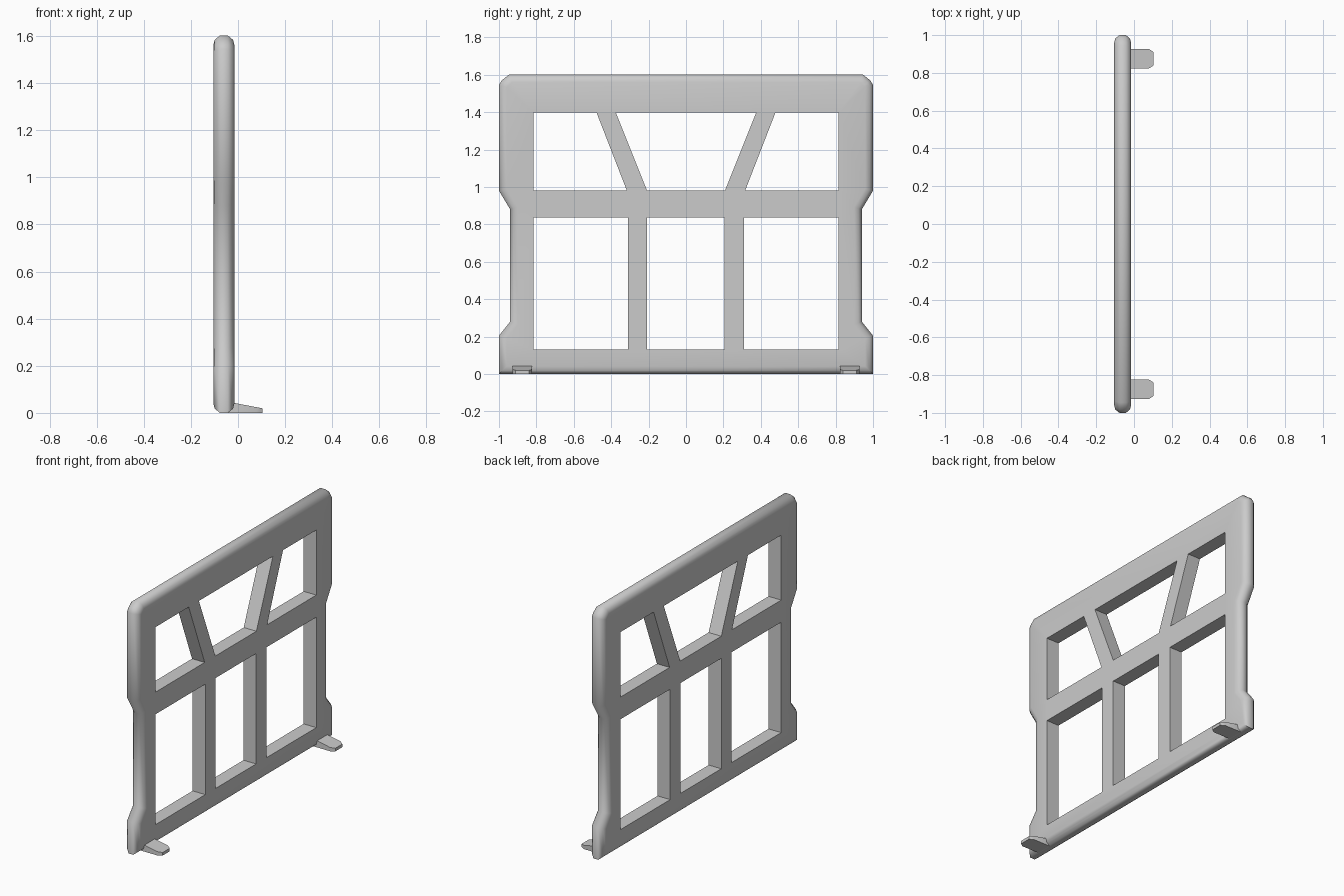
import bpy, bmesh, math
from mathutils import Vector

if "Cube" in bpy.data.objects:
    bpy.data.objects.remove(bpy.data.objects["Cube"])

grey = bpy.data.materials.new("grey")
grey.diffuse_color = (0.6, 0.6, 0.6, 1)
grey.use_nodes = True
grey.node_tree.nodes["Principled BSDF"].inputs["Base Color"].default_value = grey.diffuse_color

X0, X1 = -0.105, -0.015   # panel thickness range


def finish(bm, name, angle):
    bmesh.ops.recalc_face_normals(bm, faces=bm.faces)
    me = bpy.data.meshes.new(name)
    bm.to_mesh(me)
    bm.free()
    ob = bpy.data.objects.new(name, me)
    bpy.context.collection.objects.link(ob)
    me.materials.append(grey)
    bpy.ops.object.select_all(action='DESELECT')
    ob.select_set(True)
    bpy.context.view_layer.objects.active = ob
    bpy.ops.object.shade_smooth_by_angle(angle=math.radians(angle))
    return ob


def inset(pts, d):
    """Move a counter-clockwise polygon inwards by d with mitred corners."""
    out = []
    for i, p in enumerate(pts):
        p = Vector(p)
        a = (p - Vector(pts[i - 1])).normalized()
        b = (Vector(pts[(i + 1) % len(pts)]) - p).normalized()
        na, nb = Vector((-a.y, a.x)), Vector((-b.y, b.x))
        out.append(p + (na + nb) * d / (1 + na.dot(nb)))
    return out


def ring(bm, pts, x):
    return [bm.verts.new((x, p[0], p[1])) for p in pts]


def bridge(bm, r, s):
    for i in range(len(r)):
        j = (i + 1) % len(r)
        bm.faces.new((r[i], r[j], s[j], s[i]))


def mirrored(pts):
    return [(-y, z) for y, z in reversed(pts)]


# Outer silhouette (y, z), waisted sides and clipped top corners
half = [(1, 0), (1, 0.205), (0.94, 0.28), (0.94, 0.88), (1, 0.98),
        (1, 1.545), (0.985, 1.57), (0.945, 1.602)]
outline = half + mirrored(half)

# Window openings
upper = [(0.316, 0.98), (0.815, 0.98), (0.815, 1.397), (0.478, 1.397)]
lower = [(0.31, 0.13), (0.815, 0.13), (0.815, 0.838), (0.31, 0.838)]
holes = [upper, mirrored(upper), lower, mirrored(lower),
         [(-0.208, 0.98), (0.208, 0.98), (0.375, 1.397), (-0.375, 1.397)],
         [(-0.208, 0.13), (0.205, 0.13), (0.205, 0.838), (-0.208, 0.838)]]

# Frame: rounded rim rings, straight opening walls, filled faces
bm = bmesh.new()
rim = [(0.042, 0), (0.018, 0.006), (0, 0.028)]
rings = [ring(bm, inset(outline, d), X0 + h) for d, h in rim]
rings += [ring(bm, inset(outline, d), X1 - h) for d, h in reversed(rim)]
for r, s in zip(rings, rings[1:]):
    bridge(bm, r, s)
loops = {X0: [rings[0]], X1: [rings[-1]]}
for h in holes:
    a, b = ring(bm, h, X0), ring(bm, h, X1)
    bridge(bm, a, b)
    loops[X0].append(a)
    loops[X1].append(b)
for x, group in loops.items():
    edges = [bm.edges.get((r[i - 1], r[i])) for r in group for i in range(len(r))]
    bmesh.ops.triangle_fill(bm, use_beauty=True, edges=edges,
                            normal=(1 if x == X1 else -1, 0, 0))
finish(bm, "window_frame", 42)

# Feet: tapered tabs with clipped tips
for side, name in ((-1, "foot_left"), (1, "foot_right")):
    bm = bmesh.new()
    plan = [(-0.06, -0.052), (0.078, -0.052), (0.103, -0.036),
            (0.103, 0.036), (0.078, 0.052), (-0.06, 0.052)]
    top = lambda x: 0.042 - (x - X1) * 0.19
    low = [bm.verts.new((x, side * 0.875 + y, 0)) for x, y in plan]
    high = [bm.verts.new((x, side * 0.875 + y, top(x))) for x, y in plan]
    bridge(bm, low, high)
    bm.faces.new(low)
    bm.faces.new(high)
    finish(bm, name, 35)
